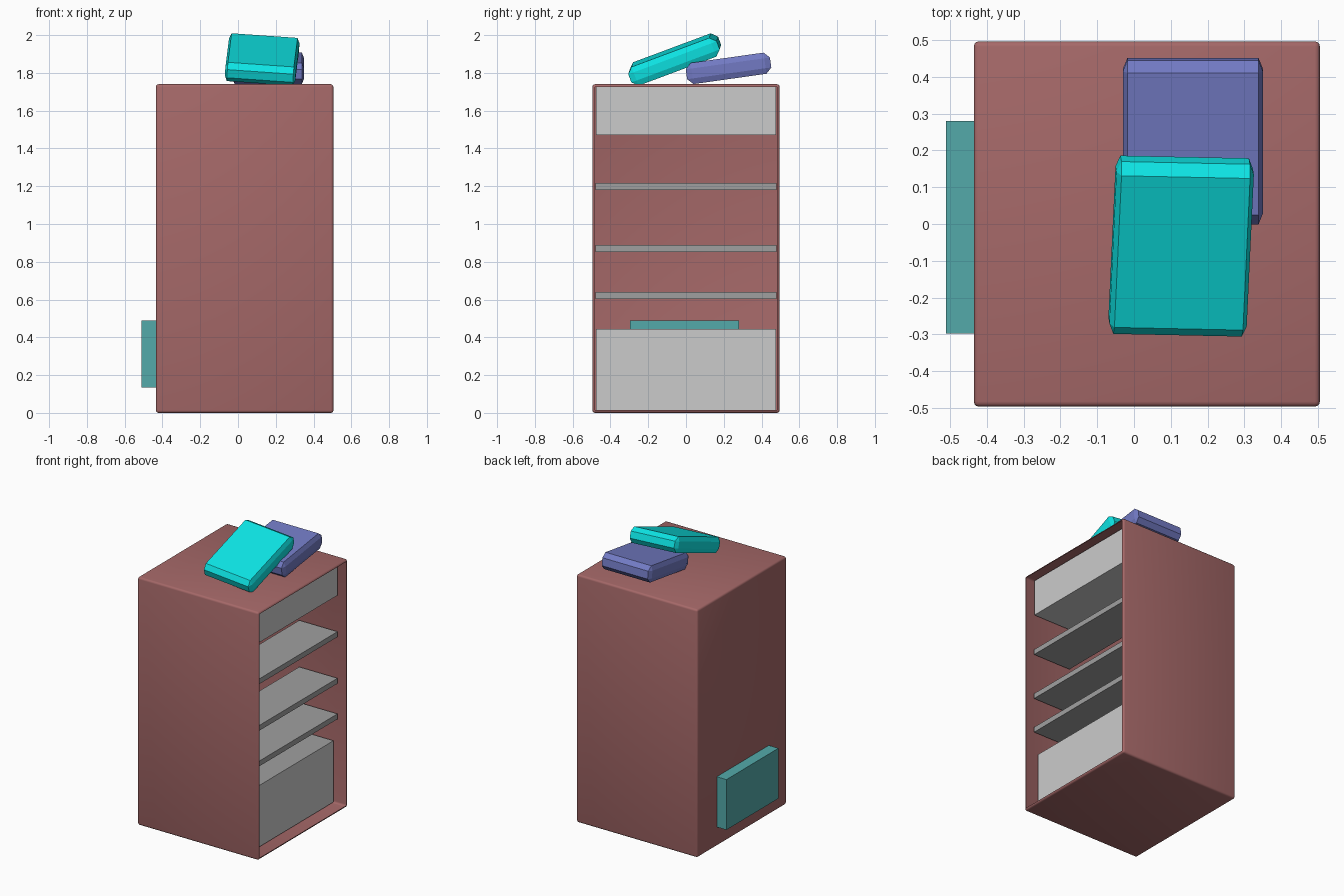
import bpy, bmesh
from math import radians
from mathutils import Vector

if "Cube" in bpy.data.objects:
    bpy.data.objects.remove(bpy.data.objects["Cube"])


def material(name, rgb):
    m = bpy.data.materials.new(name)
    m.diffuse_color = (*rgb, 1)
    m.use_nodes = True
    m.node_tree.nodes["Principled BSDF"].inputs["Base Color"].default_value = m.diffuse_color
    return m


def box(name, lo, hi, mat=None, bevel=0, segments=1, rot=(0, 0, 0),
        open_right=False, squash=1, top_mat=None):
    """Box between two corners, optionally chamfered, turned and open at +x.
    squash makes the chamfer that many times narrower along x."""
    lo, hi = Vector(lo), Vector(hi)
    size = hi - lo
    bm = bmesh.new()
    bmesh.ops.create_cube(bm, size=1)
    bmesh.ops.scale(bm, vec=(size.x * squash, size.y, size.z), verts=bm.verts)
    if bevel:
        bmesh.ops.bevel(bm, geom=bm.edges[:], offset=bevel, segments=segments,
                        affect='EDGES', profile=0.5)
    bmesh.ops.scale(bm, vec=(1 / squash, 1, 1), verts=bm.verts)
    bm.normal_update()
    if open_right:
        big = max((f for f in bm.faces if f.normal.x > 0.99), key=lambda f: f.calc_area())
        bmesh.ops.delete(bm, geom=[big], context='FACES')
    for f in bm.faces:
        f.smooth = segments > 1
        if top_mat and f.normal.z > 0.9:
            f.material_index = 1
    me = bpy.data.meshes.new(name)
    for m in (mat, top_mat):
        if m:
            me.materials.append(m)
    bm.to_mesh(me)
    bm.free()
    ob = bpy.data.objects.new(name, me)
    ob.location = (lo + hi) / 2
    ob.rotation_euler = [radians(a) for a in rot]
    bpy.context.collection.objects.link(ob)
    return ob


def bag(name, centre, size, mat, rot):
    c, s = Vector(centre), Vector(size) / 2
    box(name, c - s, c + s, mat, 0.03, rot=rot, squash=2.5)


brown = material("cabinet_brown", (0.38, 0.14, 0.14))
teal = material("vent_teal", (0.087, 0.40, 0.40))
purple = material("bag_purple", (0.168, 0.195, 0.55))
cyan = material("bag_cyan", (0.004, 0.78, 0.78))
light_grey = material("panel_grey", (0.6, 0.6, 0.6))
dark_grey = material("shelf_grey", (0.35, 0.35, 0.35))

# Hollow cabinet, open on its right side, with slightly rounded edges
box("cabinet", (-0.435, -0.496, 0), (0.505, 0.496, 1.74), brown, 0.014, 3, open_right=True)

# Header and base blocks, shallow shelves
box("header_block", (0.13, -0.477, 1.472), (0.437, 0.477, 1.726), light_grey)
box("base_block", (0.13, -0.477, 0.014), (0.408, 0.477, 0.445), light_grey, top_mat=dark_grey)
for i, z in enumerate((0.603, 0.853, 1.18)):
    box(f"shelf_{i + 1}", (0.14, -0.48, z), (0.437, 0.48, z + 0.037), dark_grey)

# Vent box through the closed left side
box("vent_box", (-0.51, -0.297, 0.135), (-0.41, 0.28, 0.488), teal)

# Two bags lying on top
bag("lower_bag", (0.16, 0.225, 1.824), (0.38, 0.45, 0.113), purple, (8, 0, 0))
bag("upper_bag", (0.128, -0.06, 1.871), (0.374, 0.5, 0.106), cyan, (20.5, 4, -1.2))
